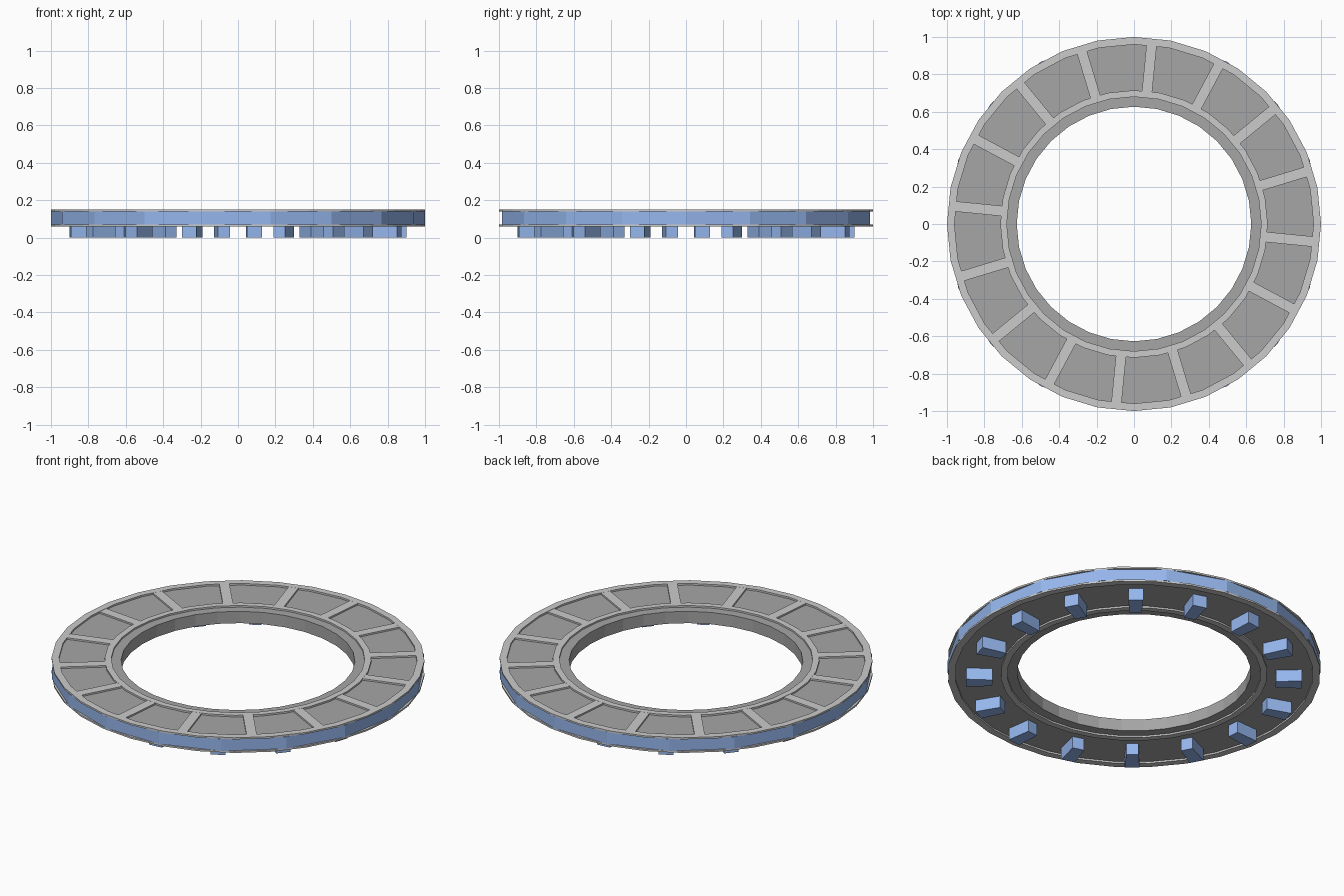
import bpy, bmesh, math

if "Cube" in bpy.data.objects:
    bpy.data.objects.remove(bpy.data.objects["Cube"])

COUNT = 16
STEP = 2 * math.pi / COUNT


def material(name, rgb):
    m = bpy.data.materials.new(name)
    m.diffuse_color = (*rgb, 1)
    m.use_nodes = True
    m.node_tree.nodes["Principled BSDF"].inputs["Base Color"].default_value = m.diffuse_color
    return m


def finish(name, bm, mat=None):
    bmesh.ops.recalc_face_normals(bm, faces=bm.faces)
    me = bpy.data.meshes.new(name)
    bm.to_mesh(me)
    bm.free()
    ob = bpy.data.objects.new(name, me)
    bpy.context.collection.objects.link(ob)
    if mat:
        me.materials.append(mat)
    return ob


def ring(name, r0, r1, z0, z1, sides, mat=None):
    """Flat-sided ring with a rectangular section."""
    bm = bmesh.new()
    loops = []
    for i in range(sides):
        a = 2 * math.pi * i / sides
        loops.append([bm.verts.new((r * math.cos(a), r * math.sin(a), z))
                      for r, z in ((r0, z0), (r1, z0), (r1, z1), (r0, z1))])
    for i in range(sides):
        p, q = loops[i], loops[(i + 1) % sides]
        for k in range(4):
            bm.faces.new((p[k], p[(k + 1) % 4], q[(k + 1) % 4], q[k]))
    return finish(name, bm, mat)


def radial_blocks(name, r0, r1, w0, w1, z0, z1, start, mat=None):
    """Tapered blocks repeated around the z axis."""
    bm = bmesh.new()
    outline = ((r0, -w0 / 2), (r1, -w1 / 2), (r1, w1 / 2), (r0, w0 / 2))
    for i in range(COUNT):
        a = start + i * STEP
        c, s = math.cos(a), math.sin(a)
        lo, hi = [[bm.verts.new((x * c - y * s, x * s + y * c, z))
                   for x, y in outline] for z in (z0, z1)]
        bm.faces.new(lo[::-1])
        bm.faces.new(hi)
        for k in range(4):
            j = (k + 1) % 4
            bm.faces.new((lo[k], lo[j], hi[j], hi[k]))
    return finish(name, bm, mat)


blue = material("blue", (0.3, 0.47, 0.85))
dark = material("dark_grey", (0.38, 0.38, 0.38))

# Dark core disc and the blue band around it
ring("core_ring", 0.627, 0.97, 0.07, 0.14, 32, dark)
ring("outer_band", 0.985, 1.0, 0.07, 0.14, 18, blue)

# Thin rims above and below the core
for side, z0, z1 in (("top", 0.14, 0.15), ("bottom", 0.06, 0.07)):
    ring(side + "_outer_rim", 0.96, 1.0, z0, z1, 32)
    ring(side + "_inner_rim", 0.68, 0.715, z0, z1, 32)

# Spokes dividing the top into panels
radial_blocks("top_spokes", 0.705, 0.965, 0.055, 0.055, 0.139, 0.1495, -STEP / 4)

# Wedge-shaped feet, one under the middle of each panel
radial_blocks("feet", 0.76, 0.9, 0.066, 0.08, 0.0, 0.075, STEP / 4, blue)
